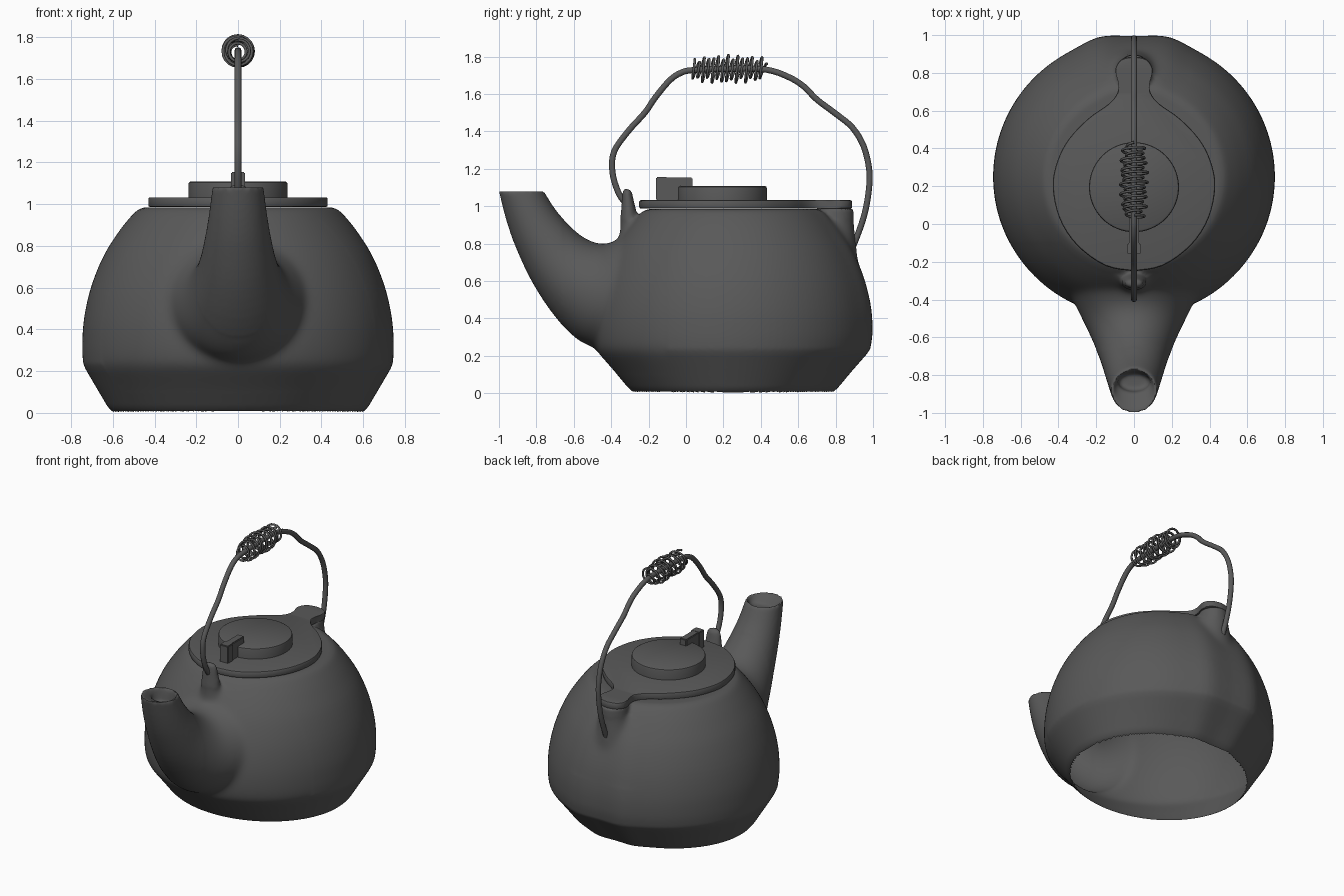
import bpy, bmesh, math
from mathutils import Vector

if "Cube" in bpy.data.objects:
    bpy.data.objects.remove(bpy.data.objects["Cube"])

iron = bpy.data.materials.new("dark_iron")
iron.diffuse_color = (0.1, 0.1, 0.1, 1)
iron.use_nodes = True
iron.node_tree.nodes["Principled BSDF"].inputs["Base Color"].default_value = iron.diffuse_color


def spline(rows, n=4):
    """Catmull-Rom resampling of rows of any width."""
    v = [Vector(r) for r in rows]
    out = []
    for i in range(len(v) - 1):
        a, b, c, d = v[max(i - 1, 0)], v[i], v[i + 1], v[min(i + 2, len(v) - 1)]
        for k in range(n):
            t = k / n
            out.append(0.5 * (2 * b + (c - a) * t + (2 * a - 5 * b + 4 * c - d) * t * t
                              + (3 * b - a - 3 * c + d) * t ** 3))
    return out + [v[-1]]


def smooth(ob, angle=35):
    bpy.ops.object.select_all(action='DESELECT')
    ob.select_set(True)
    bpy.context.view_layer.objects.active = ob
    bpy.ops.object.shade_smooth_by_angle(angle=math.radians(angle))


def finish(name, bm):
    bmesh.ops.recalc_face_normals(bm, faces=bm.faces[:])
    me = bpy.data.meshes.new(name)
    bm.to_mesh(me)
    bm.free()
    ob = bpy.data.objects.new(name, me)
    bpy.context.collection.objects.link(ob)
    me.materials.append(iron)
    smooth(ob)
    return ob


def skin(name, rings):
    """Closed loft through rings of points."""
    bm = bmesh.new()
    loops = [[bm.verts.new(p) for p in r] for r in rings]
    n = len(loops[0])
    for a, b in zip(loops, loops[1:]):
        for i in range(n):
            bm.faces.new((a[i], a[(i + 1) % n], b[(i + 1) % n], b[i]))
    bm.faces.new(loops[0])
    bm.faces.new(loops[-1])
    return finish(name, bm)


def loft(name, rows, n=48):
    """Elliptical loft; a row is back y, z, front y, z and half width."""
    rings = []
    for by, bz, fy, fz, hw in rows:
        ring = []
        for i in range(n):
            t = 2 * math.pi * i / n
            c = math.cos(t)
            ring.append((hw * math.sin(t), (by + fy) / 2 + (by - fy) / 2 * c,
                         (bz + fz) / 2 + (bz - fz) / 2 * c))
        rings.append(ring)
    return skin(name, rings)


def wire(name, pts, r, res=3):
    cu = bpy.data.curves.new(name, 'CURVE')
    cu.dimensions = '3D'
    cu.bevel_depth, cu.bevel_resolution, cu.use_fill_caps = r, res, True
    sp = cu.splines.new('POLY')
    sp.points.add(len(pts) - 1)
    for p, q in zip(sp.points, pts):
        p.co = (*q, 1)
    sp.use_smooth = True
    ob = bpy.data.objects.new(name, cu)
    bpy.context.collection.objects.link(ob)
    cu.materials.append(iron)


def box(name, x, y0, y1, z0, z1):
    bm = bmesh.new()
    bmesh.ops.create_cube(bm, size=1)
    for v in bm.verts:
        v.co = (v.co.x * 2 * x, (y0 + y1) / 2 + v.co.y * (y1 - y0), (z0 + z1) / 2 + v.co.z * (z1 - z0))
    bmesh.ops.bevel(bm, geom=bm.edges[:], offset=0.005, segments=2, affect='EDGES')
    return finish(name, bm)


def apply(ob, mod):
    bpy.context.view_layer.objects.active = ob
    bpy.ops.object.modifier_apply(modifier=mod.name)


# Pot body: z, half width, half depth
base = [(0, .585, .51), (.008, .605, .535), (.03, .625, .56), (.12, .678, .635), (.205, .728, .71)]
side = [(.235, .742, .732), (.32, .746, .744), (.45, .738, .738), (.6, .705, .705),
        (.75, .645, .645), (.87, .57, .57), (.95, .505, .505), (.978, .47, .47), (.985, .44, .44)]
profile = base + [tuple(r) for r in spline(side)]
body = loft("kettle_body", [(.25 + d, z, .25 - d, z, w) for z, w, d in profile], 120)
for v in body.data.vertices:  # flattened back
    a = math.degrees(math.atan2(abs(v.co.x), v.co.y - .25))
    k = 1 + .024 * math.exp(-((a - 14) / 8) ** 2)
    v.co.x *= k
    v.co.y = .25 + (v.co.y - .25) * k

# Spout with sunken mouth
mouth = [(-.79, .98, -.88, .98, .08), (-.782, 1.04, -.892, 1.04, .087), (-.774, 1.08, -.985, 1.08, .108)]
outer = spline([(-.76, 1.08, -1, 1.08, .122), (-.70, .985, -.962, .93, .138), (-.63, .905, -.91, .78, .157),
                (-.54, .83, -.82, .59, .187), (-.44, .798, -.70, .41, .235), (-.34, .835, -.565, .275, .295),
                (-.2, .92, -.40, .22, .37)])
spout = loft("spout", mouth + outer)

# Rear lug and front ear that hold the handle
lug = loft("rear_lug", spline([(.93, .6, .65, .6, .19), (.912, .78, .68, .78, .13),
                               (.9, .9, .7, .9, .1), (.895, .988, .7, .988, .09)]), 32)
ear = loft("front_ear", spline([(-.2, .78, -.36, .78, .09), (-.25, .92, -.352, .92, .07),
                                (-.272, 1.0, -.345, 1.0, .06), (-.288, 1.07, -.338, 1.08, .047),
                                (-.297, 1.088, -.325, 1.094, .03)]), 32)
for part in (spout, lug, ear):
    m = body.modifiers.new("union", 'BOOLEAN')
    m.operation, m.solver, m.object = 'UNION', 'EXACT', part
    apply(body, m)
    bpy.data.objects.remove(part)

# Cast-metal fillets where the spout and lugs meet the pot
m = body.modifiers.new("remesh", 'REMESH')
m.mode, m.voxel_size = 'VOXEL', .012
apply(body, m)
group = body.vertex_groups.new(name="fillets")
for v in body.data.vertices:
    x, y, z = v.co
    front = -.66 < y < -.1 and .1 < z < .93
    back = y > .75 and abs(x) < .3 and .5 < z < .93
    group.add([v.index], 1 if front or back else .06, 'REPLACE')
m = body.modifiers.new("fillet", 'SMOOTH')
m.factor, m.iterations, m.vertex_group = .5, 50, "fillets"
apply(body, m)

# Open underside
bm = bmesh.new()
bm.from_mesh(body.data)
low = [f for f in bm.faces if f.normal.z < -.9 and f.calc_center_median().z < .02]
bmesh.ops.delete(bm, geom=low, context='FACES')
bm.to_mesh(body.data)
bm.free()
smooth(body, 50)

# Lid plate with rear tab
half = spline([(0, -.25), (.15, -.222), (.3, -.115), (.395, .03), (.43, .2), (.405, .335), (.345, .45),
               (.24, .56), (.135, .635), (.09, .69), (.083, .745), (.098, .82), (.065, .872), (0, .888)])
outline = half + [Vector((-p.x, p.y)) for p in half[-2:0:-1]]


def inset(k):
    return [(p.x * (1 - 2 * k), .3 + (p.y - .3) * (1 - 2 * k)) for p in outline]


skin("lid", [[(x, y, z) for x, y in inset(k)] for k, z in
             ((.01, .987), (.002, .99), (0, .996), (0, 1.024), (.004, 1.031), (.01, 1.033))])

# Lid disc and thumb latch
loft("lid_disc", [(.195 + r, z, .195 - r, z, r) for r, z in
                  ((.238, 1.02), (.238, 1.095), (.235, 1.104), (.226, 1.109))], 64)
box("latch_block", .034, -.16, -.10, 1.03, 1.155)
box("latch_arm", .027, -.11, .035, 1.03, 1.153)

# Bail handle
path = [(-.31, 1.0), (-.36, 1.07), (-.393, 1.18), (-.385, 1.29), (-.31, 1.4), (-.22, 1.5), (-.165, 1.58),
        (-.09, 1.67), (-.03, 1.712), (.04, 1.728), (.25, 1.735), (.43, 1.73), (.55, 1.69), (.63, 1.64),
        (.7, 1.57), (.8, 1.495), (.89, 1.42), (.95, 1.32), (.979, 1.2), (.979, 1.1), (.96, .98),
        (.93, .88), (.895, .79)]
wire("handle", [(0, p.x, p.y) for p in spline(path)], .017)

# Wire coil grip, wound unevenly
turns, steps = 15, 20
coil = []
for i in range(turns * steps + 1):
    t, a = i / (turns * steps), 2 * math.pi * i / steps
    r = .04 + .022 * math.sin(math.pi * t) ** .5 + .013 * math.cos(.43 * a)
    coil.append((r * math.sin(a), .035 + .385 * t + .012 * math.cos(a), 1.733 + r * math.cos(a)))
wire("coil_grip", coil, .007, 2)
